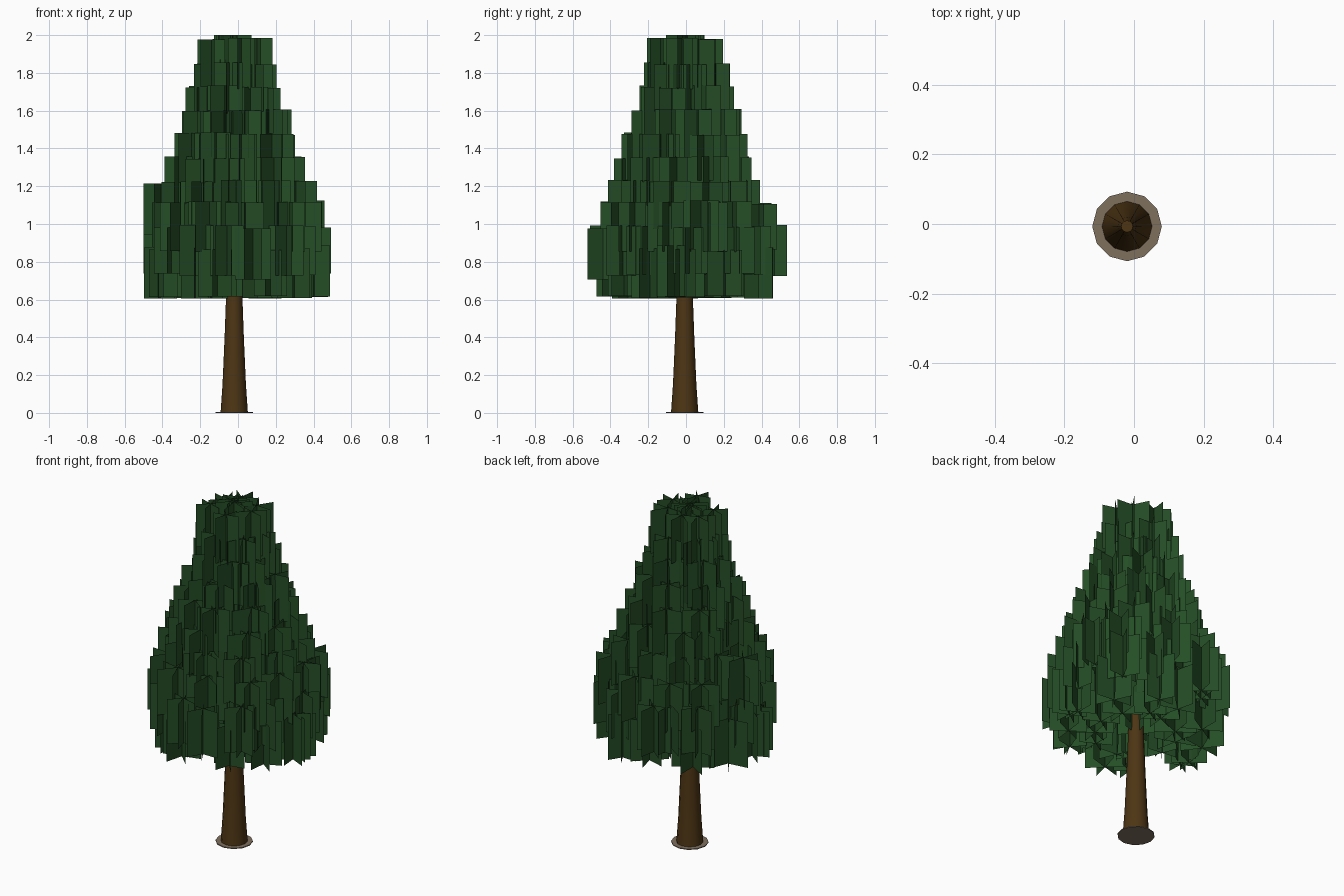
import bpy, bmesh, math, random

if "Cube" in bpy.data.objects:
    bpy.data.objects.remove(bpy.data.objects["Cube"])

random.seed(11)
CX, CY = -0.02, -0.007          # trunk axis


def material(name, rgb):
    m = bpy.data.materials.new(name)
    m.diffuse_color = (*rgb, 1)
    m.use_nodes = True
    m.node_tree.nodes["Principled BSDF"].inputs["Base Color"].default_value = m.diffuse_color
    return m


def finish(name, bm, mat, smooth=False):
    me = bpy.data.meshes.new(name)
    bm.to_mesh(me)
    bm.free()
    me.materials.append(mat)
    for p in me.polygons:
        p.use_smooth = smooth
    ob = bpy.data.objects.new(name, me)
    bpy.context.collection.objects.link(ob)
    return ob


bark = material("dark brown bark", (0.075, 0.036, 0.007))
soil = material("grey brown soil", (0.21, 0.16, 0.11))
leaf = material("dark green foliage", (0.018, 0.075, 0.019))


def ring(bm, r, z, n):
    return [bm.verts.new((CX + r * math.cos(math.tau * i / n),
                          CY + r * math.sin(math.tau * i / n), z)) for i in range(n)]


# Tapered trunk
bm = bmesh.new()
profile = [(0.072, 0.005), (0.062, 0.15), (0.051, 0.4), (0.042, 0.65),
           (0.035, 1.0), (0.027, 1.4), (0.017, 1.85)]
rings = [ring(bm, r, z, 12) for r, z in profile]
for a, b in zip(rings, rings[1:]):
    for i in range(12):
        j = (i + 1) % 12
        bm.faces.new((a[i], a[j], b[j], b[i]))
bm.faces.new(rings[-1])
trunk = finish("trunk", bm, bark, True)
bpy.context.view_layer.objects.active = trunk
trunk.select_set(True)
bpy.ops.object.shade_smooth_by_angle(angle=math.radians(40))

# Soil disc at the foot
bm = bmesh.new()
low, top = ring(bm, 0.1, 0.0, 12), ring(bm, 0.1, 0.005, 12)
bm.faces.new(low[::-1])
bm.faces.new(top)
for i in range(12):
    j = (i + 1) % 12
    bm.faces.new((low[i], low[j], top[j], top[i]))
finish("soil_disc", bm, soil)

# Foliage: clusters of crossed upright cards in shrinking tiers
bm = bmesh.new()


def cluster(x, y, z, w, h):
    spin = random.uniform(0, math.pi)
    for k in range(3):
        a = spin + k * math.pi / 3
        dx, dy = w / 2 * math.cos(a), w / 2 * math.sin(a)
        z0, z1 = max(0.6, z - h / 2), min(2.0, z + h / 2)
        bm.faces.new([bm.verts.new(p) for p in (
            (x - dx, y - dy, z0), (x + dx, y + dy, z0),
            (x + dx, y + dy, z1), (x - dx, y - dy, z1))])


# tier: centre height, outer radius, number of branches
tiers = [(0.74, 0.50, 11), (0.86, 0.52, 11), (0.985, 0.50, 11), (1.10, 0.44, 10),
         (1.225, 0.39, 9), (1.35, 0.35, 8), (1.475, 0.31, 8), (1.60, 0.27, 7),
         (1.72, 0.245, 6), (1.85, 0.215, 6)]
for t, (z, radius, n) in enumerate(tiers):
    for b in range(n):
        a = math.tau * (b + random.uniform(-0.25, 0.25)) / n + t * 2.4
        w = random.uniform(0.17, 0.24) * (1 if z < 1.5 else 0.85)
        reach = (radius - w / 2) * random.uniform(0.88, 1.0)
        for f in ((1.0, 0.6) if radius > 0.3 else (1.0,)):
            cluster(CX * z / 2 + reach * f * math.cos(a),
                    reach * f * math.sin(a), z, w, random.uniform(0.24, 0.27))
    cluster(CX, CY, z + 0.02, 0.2, 0.26)
# widest tips and the crown tip
for x, y, z in ((-0.41, 0.05, 1.08), (0.40, -0.06, 0.75), (0.37, 0.08, 0.99),
                (-0.1, 0.44, 0.86), (0.08, -0.44, 0.84), (-0.41, -0.03, 0.74)):
    cluster(x, y, z, 0.19, 0.27)
cluster(-0.03, 0.0, 1.88, 0.18, 0.24)
cluster(-0.05, 0.02, 1.87, 0.16, 0.26)
# keep within the measured spread
for v in bm.verts:
    v.co.x = max(-0.5, min(0.5, v.co.x))
    v.co.y = max(-0.54, min(0.54, v.co.y))
finish("foliage", bm, leaf)
